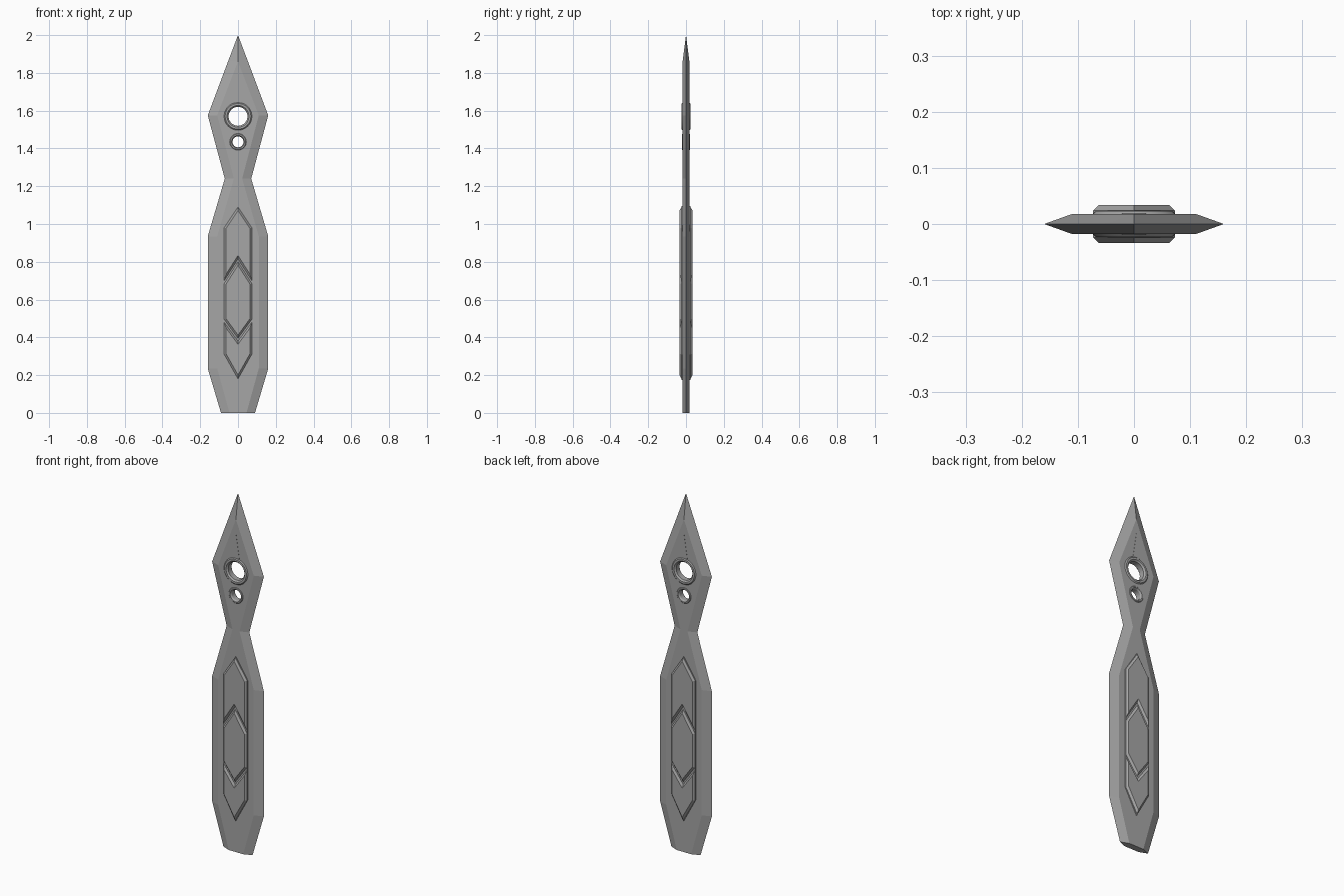
import bpy, bmesh, math
from mathutils import Matrix

cube = bpy.data.objects.get("Cube")
if cube:
    bpy.data.objects.remove(cube, do_unlink=True)

steel = bpy.data.materials.new("grey steel")
steel.use_nodes = True
GREY = (0.38, 0.38, 0.38, 1)
steel.diffuse_color = GREY
steel.node_tree.nodes["Principled BSDF"].inputs["Base Color"].default_value = GREY


def finish(bm, name):
    bmesh.ops.recalc_face_normals(bm, faces=bm.faces)
    mesh = bpy.data.meshes.new(name)
    bm.to_mesh(mesh)
    bm.free()
    mesh.materials.append(steel)
    ob = bpy.data.objects.new(name, mesh)
    bpy.context.collection.objects.link(ob)
    return ob


def prism(name, outline, half, chamfer=0):
    """Extrude an (x, z) outline through y = -half..half and chamfer both rims."""
    bm = bmesh.new()
    face = bm.faces.new([bm.verts.new((x, -half, z)) for x, z in outline])
    ext = bmesh.ops.extrude_face_region(bm, geom=[face], use_keep_orig=True)
    moved = [g for g in ext["geom"] if isinstance(g, bmesh.types.BMVert)]
    bmesh.ops.translate(bm, verts=moved, vec=(0, 2 * half, 0))
    if chamfer:
        rims = [e for e in bm.edges if abs(e.verts[0].co.y - e.verts[1].co.y) < 1e-6]
        bmesh.ops.bevel(bm, geom=rims, offset=chamfer, segments=1, affect='EDGES')
    return finish(bm, name)


def ring(name, z, profile, steps=32):
    """Revolve a closed (radius, y) profile about the y direction at height z."""
    bm = bmesh.new()
    loops = []
    for k in range(steps):
        a = 2 * math.pi * k / steps
        loops.append([bm.verts.new((r * math.cos(a), y, z + r * math.sin(a))) for r, y in profile])
    n = len(profile)
    for k in range(steps):
        p, q = loops[k], loops[(k + 1) % steps]
        for j in range(n):
            bm.faces.new((p[j], p[(j + 1) % n], q[(j + 1) % n], q[j]))
    ob = finish(bm, name)
    bpy.ops.object.select_all(action='DESELECT')
    ob.select_set(True)
    bpy.context.view_layer.objects.active = ob
    bpy.ops.object.shade_smooth_by_angle(angle=math.radians(30))
    return ob


# Blade body: hexagonal sections (z, edge half width, flat half width, half thickness)
T = 0.018
sections = [(0, 0.09, 0.045, T), (0.235, 0.16, 0.11, T), (0.935, 0.16, 0.11, T),
            (1.24, 0.07, 0.022, T), (1.575, 0.16, 0.11, T), (1.86, 0.053, 0, T), (2.0, 0, 0, 0)]
bm = bmesh.new()
rows = []
for z, w, i, t in sections:
    pts = [(w, 0), (i, -t), (-i, -t), (-w, 0), (-i, t), (i, t)]
    rows.append([bm.verts.new((x, y, z)) for x, y in pts])
bm.faces.new(rows[0])
for lo, hi in zip(rows, rows[1:]):
    for j in range(6):
        k = (j + 1) % 6
        bm.faces.new((lo[j], lo[k], hi[k], hi[j]))
bmesh.ops.remove_doubles(bm, verts=bm.verts, dist=1e-5)
blade = finish(bm, "blade")

# Two round holes through the head, each with a raised collar
holes = [("large", 1.57, 0.050, 0.076, 0.023), ("small", 1.435, 0.029, 0.046, 0.021)]
for size, z, inner, outer, h in holes:
    bm = bmesh.new()
    turn = Matrix.Translation((0, 0, z)) @ Matrix.Rotation(math.pi / 2, 4, 'X')
    mid = (inner + outer) / 2
    bmesh.ops.create_cone(bm, cap_ends=True, segments=32, radius1=mid, radius2=mid,
                          depth=0.2, matrix=turn)
    cutter = finish(bm, size + "_hole_cutter")
    cutter.hide_render = True
    mod = blade.modifiers.new(size + "_hole", 'BOOLEAN')
    mod.object = cutter
    mod.solver = 'EXACT'
    bpy.context.view_layer.objects.active = blade
    bpy.ops.object.modifier_apply(modifier=mod.name)
    bpy.data.objects.remove(cutter, do_unlink=True)
    c = (outer - inner) * 0.3
    ring(size + "_collar", z, [(inner, -h + 0.008), (inner + c, -h), (outer - c, -h),
                               (outer, -T + 0.002), (outer, T - 0.002), (outer - c, h),
                               (inner + c, h), (inner, h - 0.008)])

# Slim pointed inlay above the large hole, showing on both faces
prism("head_inlay", [(-0.024, 1.625), (0.024, 1.625), (0, 1.785)], T + 0.001)

# Grip: thin base slab and three chamfered pieces parted by chevron grooves
W = 0.073
prism("grip_base", [(0, 0.175), (W, 0.31), (W, 0.98), (0, 1.095), (-W, 0.98), (-W, 0.31)], 0.024)
prism("grip_upper", [(0, 1.09), (-W, 0.98), (-W, 0.70), (0, 0.815), (W, 0.70), (W, 0.98)],
      0.034, 0.010)
prism("grip_middle", [(0, 0.80), (-W, 0.685), (-W, 0.495), (0, 0.395), (W, 0.495), (W, 0.685)],
      0.034, 0.010)
prism("grip_lower", [(0, 0.38), (-W, 0.48), (-W, 0.31), (0, 0.18), (W, 0.31), (W, 0.48)],
      0.034, 0.010)
